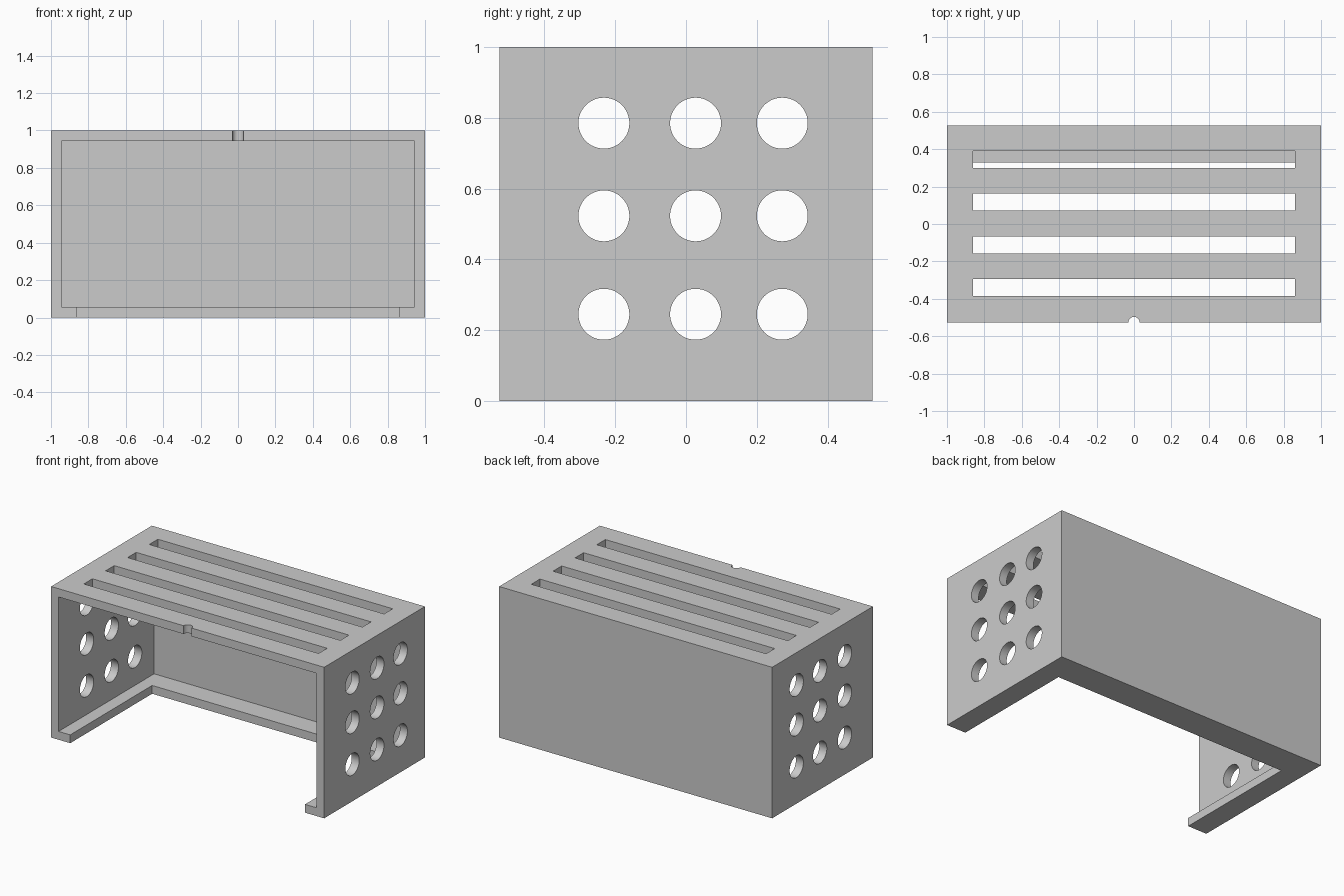
import bpy, bmesh, math
from mathutils import Matrix, Vector

default_cube = bpy.data.objects.get("Cube")
if default_cube:
    bpy.data.objects.remove(default_cube, do_unlink=True)

HALF_X, HALF_Y, HEIGHT, WALL = 1.0, 0.527, 1.0, 0.055
OPEN_X = 0.86      # half width of the slots and of the floor opening

grey = bpy.data.materials.new("light grey")
grey.use_nodes = True
grey.diffuse_color = (0.6, 0.6, 0.6, 1)
grey.node_tree.nodes["Principled BSDF"].inputs["Base Color"].default_value = (0.6, 0.6, 0.6, 1)


def add_box(bm, x, y, z):
    """Box between (min, max) pairs."""
    spans = (x, y, z)
    centre = Vector([(a + b) / 2 for a, b in spans])
    size = Vector([b - a for a, b in spans])
    bmesh.ops.create_cube(bm, size=1, matrix=Matrix.LocRotScale(centre, None, size))


def add_cylinder(bm, centre, radius, depth, rotation=Matrix()):
    bmesh.ops.create_cone(bm, cap_ends=True, segments=48, radius1=radius, radius2=radius,
                          depth=depth, matrix=Matrix.Translation(centre) @ rotation)


def make_object(name, bm):
    mesh = bpy.data.meshes.new(name)
    bm.to_mesh(mesh)
    bm.free()
    obj = bpy.data.objects.new(name, mesh)
    bpy.context.collection.objects.link(obj)
    return obj


# Outer block
bm = bmesh.new()
add_box(bm, (-HALF_X, HALF_X), (-HALF_Y, HALF_Y), (0, HEIGHT))
shell = make_object("ventilated_shell", bm)
shell.data.materials.append(grey)
cutters = []

# Interior, open at the front
bm = bmesh.new()
add_box(bm, (WALL - HALF_X, HALF_X - WALL), (-0.7, HALF_Y - WALL), (WALL, HEIGHT - WALL))
cutters.append(make_object("interior_cutter", bm))

# Floor opening, leaving a lip at the sides and back
bm = bmesh.new()
add_box(bm, (-OPEN_X, OPEN_X), (-0.7, 0.33), (-0.1, 0.1))
cutters.append(make_object("floor_cutter", bm))

# Long slots in the top
bm = bmesh.new()
for y in (-0.34, -0.112, 0.118, 0.345):
    add_box(bm, (-OPEN_X, OPEN_X), (y - 0.045, y + 0.045), (0.9, 1.1))
cutters.append(make_object("slot_cutter", bm))

# Round holes through both side walls
bm = bmesh.new()
sideways = Matrix.Rotation(math.pi / 2, 4, 'Y')
for y in (-0.232, 0.027, 0.272):
    for z in (0.245, 0.523, 0.785):
        add_cylinder(bm, (0, y, z), 0.072, 2.4, sideways)
cutters.append(make_object("side_hole_cutter", bm))

# Half-round notch in the front edge of the top
bm = bmesh.new()
add_cylinder(bm, (0, -HALF_Y, HEIGHT), 0.03, 0.3)
cutters.append(make_object("notch_cutter", bm))

for cutter in cutters:
    cutter.hide_render = True
    mod = shell.modifiers.new(cutter.name, 'BOOLEAN')
    mod.operation, mod.solver, mod.object = 'DIFFERENCE', 'EXACT', cutter

# Bake the cuts and drop the cutters
bpy.context.view_layer.update()
evaluated = shell.evaluated_get(bpy.context.evaluated_depsgraph_get())
baked = bpy.data.meshes.new_from_object(evaluated)
shell.modifiers.clear()
shell.data = baked
baked.materials.clear()
baked.materials.append(grey)
for cutter in cutters:
    bpy.data.objects.remove(cutter, do_unlink=True)

for obj in bpy.context.selected_objects:
    obj.select_set(False)
shell.select_set(True)
bpy.context.view_layer.objects.active = shell
bpy.ops.object.shade_smooth_by_angle(angle=math.radians(30))
